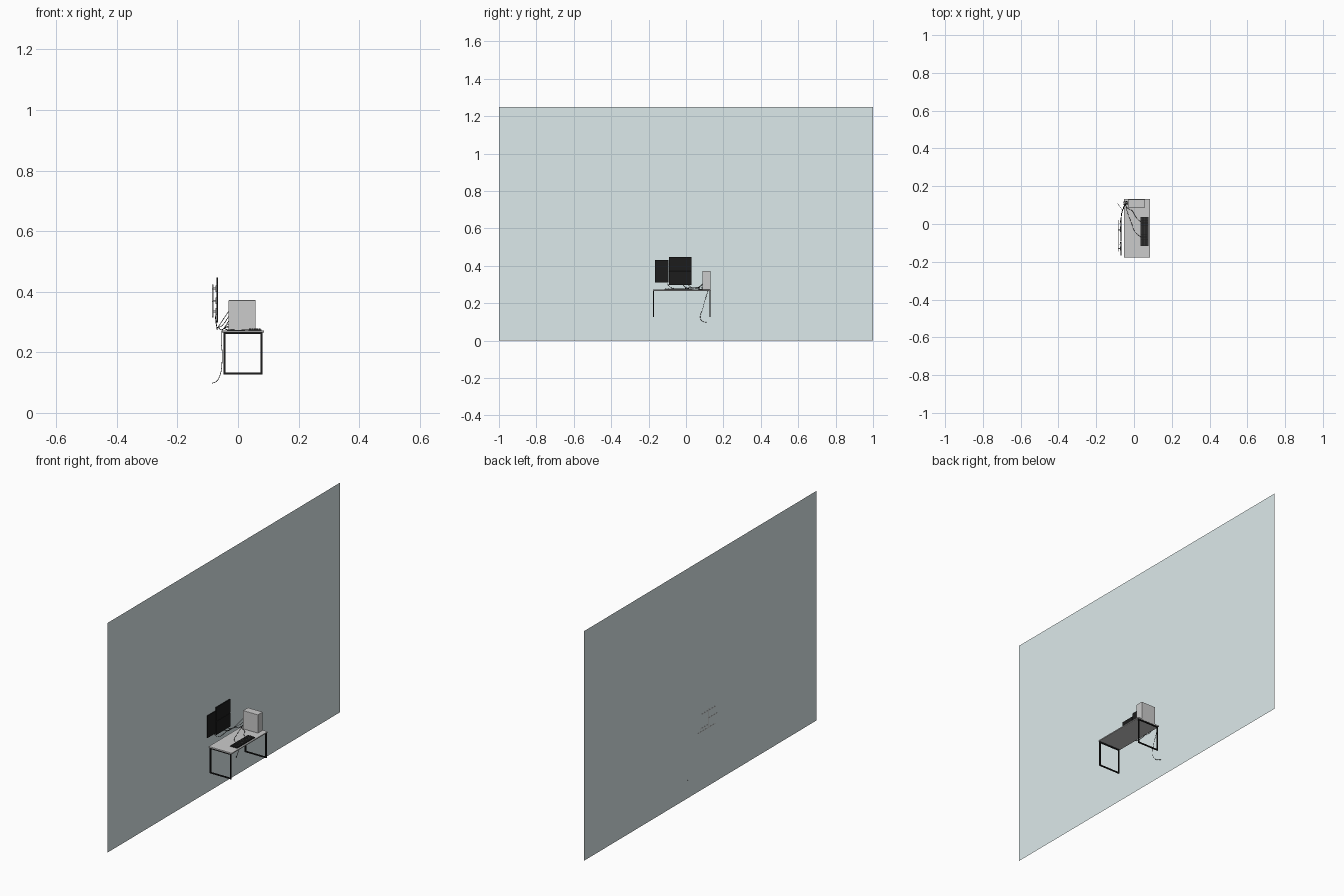
import bpy, bmesh
from mathutils import Vector

if "Cube" in bpy.data.objects:
    bpy.data.objects.remove(bpy.data.objects["Cube"])


def material(name, rgb):
    m = bpy.data.materials.new(name)
    m.diffuse_color = (*rgb, 1)
    m.use_nodes = True
    m.node_tree.nodes["Principled BSDF"].inputs["Base Color"].default_value = m.diffuse_color
    return m


BLACK = material("black", (0.012, 0.012, 0.012))
DARK = material("dark", (0.03, 0.03, 0.03))
PAINT = material("wall_paint", (0.72, 0.82, 0.83))


def finish(name, bm, mat=None):
    me = bpy.data.meshes.new(name)
    bm.to_mesh(me)
    bm.free()
    ob = bpy.data.objects.new(name, me)
    bpy.context.collection.objects.link(ob)
    if mat:
        me.materials.append(mat)
    return ob


def add_box(bm, lo, hi):
    lo, hi = Vector(lo), Vector(hi)
    verts = bmesh.ops.create_cube(bm, size=1)["verts"]
    for v in verts:
        v.co = (lo + hi) / 2 + Vector(a * b for a, b in zip(v.co, hi - lo))
    return verts


def boxes(name, items, mat=None, bevel=0):
    bm = bmesh.new()
    for lo, hi in items:
        add_box(bm, lo, hi)
    ob = finish(name, bm, mat)
    if bevel:
        mod = ob.modifiers.new("bevel", "BEVEL")
        mod.width = bevel
        mod.segments = 2
    return ob


def cable(name, pts, r=0.001):
    cu = bpy.data.curves.new(name, "CURVE")
    cu.dimensions = "3D"
    cu.bevel_depth = r
    cu.bevel_resolution = 1
    cu.resolution_u = 8
    cu.use_fill_caps = True
    sp = cu.splines.new("BEZIER")
    sp.bezier_points.add(len(pts) - 1)
    for p, co in zip(sp.bezier_points, pts):
        p.co = co
        p.handle_left_type = p.handle_right_type = "AUTO"
    cu.materials.append(BLACK)
    bpy.context.collection.objects.link(bpy.data.objects.new(name, cu))


# wall: a single flat sheet
bm = bmesh.new()
bm.faces.new([bm.verts.new((-0.085, y, z))
              for y, z in ((-1, 0), (1, 0), (1, 1.25), (-1, 1.25))])
finish("wall", bm, PAINT)

# desk top and the two rectangular leg frames
boxes("desk_top", [((-0.053, -0.177, 0.266), (0.086, 0.133, 0.272))], bevel=0.001)
T = 0.006
X0, X1, Z0, Z1 = -0.048, 0.081, 0.127, 0.266
for side, y in (("left", -0.176), ("right", 0.126)):
    boxes(side + "_leg_frame", [
        ((X0, y, Z0), (X0 + T, y + T, Z1)),
        ((X1 - T, y, Z0), (X1, y + T, Z1)),
        ((X0 + T, y, Z0), (X1 - T, y + T, Z0 + T)),
        ((X0 + T, y, Z1 - T), (X1 - T, y + T, Z1))], BLACK)

# computer tower
boxes("computer_tower", [((-0.031, 0.088, 0.272), (0.058, 0.13, 0.372))], bevel=0.001)

# keyboard base with a grid of keys
KX, KY = (0.034, 0.077), (-0.116, 0.036)
boxes("keyboard_base", [((KX[0], KY[0], 0.272), (KX[1], KY[1], 0.2755))], BLACK)
rows, cols = 5, 18
dx, dy = (KX[1] - KX[0] - 0.004) / rows, (KY[1] - KY[0] - 0.004) / cols
keys = []
for i in range(rows):
    for j in range(cols):
        if i == rows - 1 and 4 <= j <= 8:
            continue
        x, y = KX[0] + 0.002 + i * dx, KY[0] + 0.002 + j * dy
        keys.append(((x + 0.0006, y + 0.0006, 0.2755), (x + dx - 0.0006, y + dy - 0.0006, 0.278)))
x = KX[0] + 0.002 + (rows - 1) * dx
y = KY[0] + 0.002 + 4 * dy
keys.append(((x + 0.0006, y + 0.0006, 0.2755), (x + dx - 0.0006, y + 5 * dy - 0.0006, 0.278)))
boxes("keyboard_keys", keys, DARK)


# monitors: panel with recessed screen, rear bulge and mounting stub
def monitor(name, y0, y1, z0, z1):
    bm = bmesh.new()
    verts = add_box(bm, (-0.071, y0, z0), (-0.066, y1, z1))
    bm.faces.ensure_lookup_table()
    front = max(bm.faces, key=lambda f: f.calc_center_median().x)
    bmesh.ops.inset_individual(bm, faces=[front], thickness=0.002, depth=-0.0008)
    finish(name, bm, BLACK)
    cy, cz = (y0 + y1) / 2, (z0 + z1) / 2
    boxes(name + "_bracket", [
        ((-0.074, cy - 0.011, cz - 0.011), (-0.071, cy + 0.011, cz + 0.011)),
        ((-0.083, cy - 0.003, cz - 0.003), (-0.074, cy + 0.003, cz + 0.003))])


monitor("upper_monitor", -0.091, 0.03, 0.3735, 0.447)
monitor("lower_monitor", -0.091, 0.03, 0.298, 0.3715)
monitor("portrait_monitor", -0.167, -0.093, 0.31, 0.43)

# wall mount rails, just breaking through the wall
W = 0.004
rail = [((-0.0858, -0.072, 0.315), (-0.081, -0.066, 0.424))]
for z, y0, y1 in ((0.41, -0.135, -0.01), (0.368, -0.145, -0.07), (0.334, -0.07, 0.0),
                  (0.317, -0.13, 0.02)):
    rail.append(((-0.0855, y0, z - W / 2), (-0.0815, y1, z + W / 2)))
boxes("wall_mount", rail)

# cables
for i, (y, z, my) in enumerate(((0.105, 0.335, -0.03), (0.115, 0.318, 0.0), (0.11, 0.303, -0.11))):
    cable(f"monitor_cable_{i + 1}", [
        (-0.031, y, z), (-0.048, y - 0.01, z - 0.025), (-0.066, 0.06 - 0.01 * i, 0.283),
        (-0.07, my + 0.03, 0.284), (-0.075, my, 0.315 + 0.004 * i)])
cable("keyboard_cable", [(0.035, -0.068, 0.274), (0.008, -0.045, 0.2735), (-0.015, 0.01, 0.2735),
                         (-0.04, 0.085, 0.277), (-0.04, 0.11, 0.288), (-0.031, 0.112, 0.292)])
cable("accessory_cable", [(0.035, 0.012, 0.274), (0.015, 0.03, 0.2735), (-0.01, 0.07, 0.2735),
                          (-0.04, 0.09, 0.276), (-0.043, 0.115, 0.282), (-0.031, 0.12, 0.286)])
cable("power_cable", [(-0.031, 0.12, 0.282), (-0.05, 0.12, 0.276), (-0.055, 0.112, 0.25),
                      (-0.052, 0.092, 0.18), (-0.063, 0.078, 0.115), (-0.074, 0.09, 0.102),
                      (-0.0855, 0.108, 0.098)])
